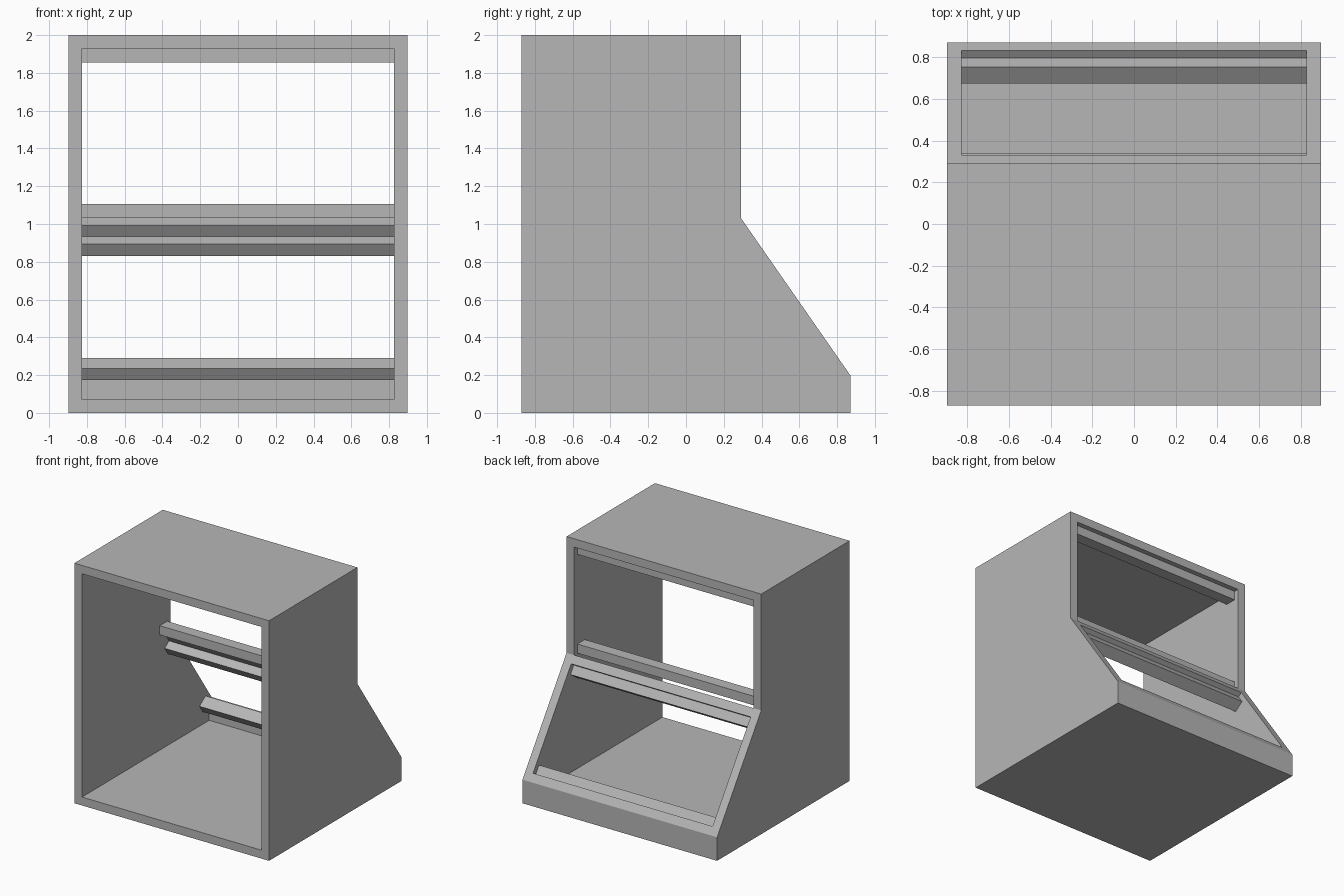
import bpy, bmesh
from mathutils import Vector

cube = bpy.data.objects.get("Cube")
if cube:
    bpy.data.objects.remove(cube, do_unlink=True)

HALF_W, HALF_D, HEIGHT, WALL = 0.897, 0.872, 2.0, 0.07
INNER = HALF_W - WALL
RAIL = 0.076                      # rail width along the opening
RAIL_NEAR, RAIL_FAR = 0.042, 0.14  # rail depth behind the opening

grey = bpy.data.materials.new("cabinet_grey")
grey.use_nodes = True
colour = (0.47, 0.47, 0.47, 1)
grey.diffuse_color = colour
grey.node_tree.nodes["Principled BSDF"].inputs["Base Color"].default_value = colour


def extrude_profile(name, points, x0, x1):
    """Prism along x from a (y, z) outline."""
    bm = bmesh.new()
    face = bm.faces.new([bm.verts.new((x0, y, z)) for y, z in points])
    ext = bmesh.ops.extrude_face_region(bm, geom=[face])
    verts = [g for g in ext["geom"] if isinstance(g, bmesh.types.BMVert)]
    bmesh.ops.translate(bm, verts=verts, vec=(x1 - x0, 0, 0))
    bmesh.ops.recalc_face_normals(bm, faces=bm.faces)
    mesh = bpy.data.meshes.new(name)
    bm.to_mesh(mesh)
    bm.free()
    mesh.materials.append(grey)
    obj = bpy.data.objects.new(name, mesh)
    bpy.context.collection.objects.link(obj)
    return obj


def bar(name, start, along, s0, s1, d0, d1):
    """Cross bar: s runs down the opening plane, d runs inward from it."""
    inward = Vector((along.y, -along.x))
    pts = [start + along * s + inward * d
           for s, d in ((s0, d0), (s1, d0), (s1, d1), (s0, d1))]
    extrude_profile(name, pts, -INNER, INNER)


# Key corners of the side outline, as (y, z)
top = Vector((0.291, HEIGHT))
knee = Vector((0.291, 1.031))
toe = Vector((HALF_D, 0.196))
down = Vector((0, -1))
slope = (toe - knee).normalized()
upper_len = (knee - top).length
slope_len = (toe - knee).length

# Side panels
outline = [(-HALF_D, 0), (HALF_D, 0), toe, knee, top, (-HALF_D, HEIGHT)]
extrude_profile("left_side_panel", outline, INNER, HALF_W)
extrude_profile("right_side_panel", outline, -HALF_W, -INNER)

# Floor, top and low upright panel
extrude_profile("floor_panel", [(-HALF_D, 0), (HALF_D, 0), (HALF_D, WALL), (-HALF_D, WALL)],
                -INNER, INNER)
extrude_profile("top_panel", [(-HALF_D, HEIGHT - WALL), (top.x, HEIGHT - WALL),
                              top, (-HALF_D, HEIGHT)], -INNER, INNER)
bar("toe_panel", toe, down, 0, toe.y - WALL, 0, WALL)

# Frame strips at both ends of the sloped opening
bar("slope_upper_strip", knee, slope, 0, WALL, 0, WALL)
bar("slope_lower_strip", knee, slope, slope_len - WALL, slope_len, 0, WALL)

# Mounting rails at both ends of each opening
openings = (("upright", top, down, WALL, upper_len),
            ("slope", knee, slope, WALL, slope_len - WALL))
for name, start, along, s0, s1 in openings:
    bar(name + "_upper_rail", start, along, s0, s0 + RAIL, RAIL_NEAR, RAIL_FAR)
    bar(name + "_lower_rail", start, along, s1 - RAIL, s1, RAIL_NEAR, RAIL_FAR)
